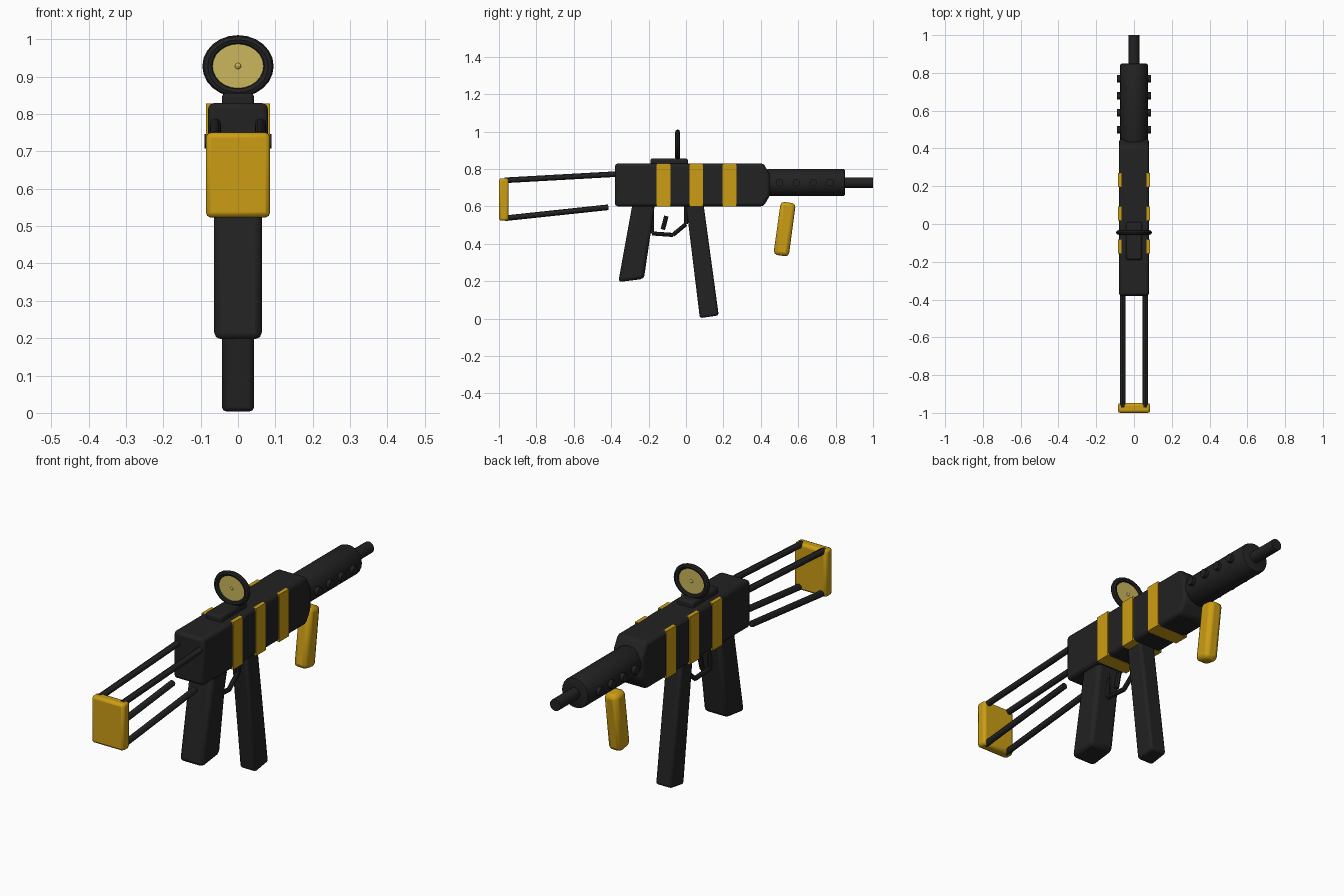
import bpy, bmesh, math
from mathutils import Vector

if "Cube" in bpy.data.objects:
    bpy.data.objects.remove(bpy.data.objects["Cube"])


def material(name, rgb):
    m = bpy.data.materials.new(name)
    m.diffuse_color = (*rgb, 1)
    m.use_nodes = True
    m.node_tree.nodes["Principled BSDF"].inputs["Base Color"].default_value = m.diffuse_color
    return m


BLACK = material("matte_black", (0.016, 0.016, 0.016))
GOLD = material("gold_yellow", (0.60, 0.34, 0.007))
LENS = material("pale_lens", (0.60, 0.47, 0.11))


def finish(bm, name, mat, bevel=0.0, segments=2):
    bmesh.ops.recalc_face_normals(bm, faces=bm.faces)
    me = bpy.data.meshes.new(name)
    bm.to_mesh(me)
    bm.free()
    ob = bpy.data.objects.new(name, me)
    bpy.context.collection.objects.link(ob)
    me.materials.append(mat)
    if bevel:
        b = ob.modifiers.new("bevel", 'BEVEL')
        b.width, b.segments, b.limit_method = bevel, segments, 'ANGLE'
        b.angle_limit = math.radians(25)
    bpy.ops.object.select_all(action='DESELECT')
    ob.select_set(True)
    bpy.context.view_layer.objects.active = ob
    bpy.ops.object.shade_smooth_by_angle(angle=math.radians(30))
    return ob


def prism(name, profile, half, mat, bevel=0.0, segments=2):
    """Side profile of (y, z) points, extruded across x."""
    bm = bmesh.new()
    f = bm.faces.new([bm.verts.new((-half, y, z)) for y, z in profile])
    r = bmesh.ops.extrude_face_region(bm, geom=[f])
    vs = [v for v in r["geom"] if isinstance(v, bmesh.types.BMVert)]
    bmesh.ops.translate(bm, vec=(2 * half, 0, 0), verts=vs)
    return finish(bm, name, mat, bevel, segments)


def block(name, y0, y1, z0, z1, half, mat, bevel=0.0):
    return prism(name, [(y0, z0), (y1, z0), (y1, z1), (y0, z1)], half, mat, bevel)


def rod(name, a, b, radius, mat, sides=12, bevel=0.0):
    a, b = Vector(a), Vector(b)
    bm = bmesh.new()
    bmesh.ops.create_cone(bm, cap_ends=True, segments=sides, radius1=radius,
                          radius2=radius, depth=(b - a).length)
    bm.transform((b - a).to_track_quat('Z', 'Y').to_matrix().to_4x4())
    bmesh.ops.translate(bm, vec=(a + b) / 2, verts=bm.verts)
    return finish(bm, name, mat, bevel) if not bevel else cap_bevel(bm, name, mat, bevel)


def cap_bevel(bm, name, mat, width):
    rims = [e for e in bm.edges if any(len(f.verts) > 4 for f in e.link_faces)]
    bmesh.ops.bevel(bm, geom=rims, offset=width, segments=2, profile=0.5, affect='EDGES')
    return finish(bm, name, mat)


# Receiver with chamfered nose, and the gold bands around it
prism("receiver", [(-.38, .60), (.415, .60), (.45, .66), (.45, .765), (.415, .829), (-.38, .829)],
      .08, BLACK, .015)
for i, y in enumerate((-.12, .055, .232)):
    block(f"band_{i + 1}", y - .037, y + .037, .599, .828, .085, GOLD)

# Handguard, side studs and barrel
rod("handguard", (0, .43, .727), (0, .85, .727), .073, BLACK, 24, .01)
for i in range(4):
    y = .50 + .09 * i
    rod(f"stud_{i + 1}", (-.09, y, .727), (.09, y, .727), .02, BLACK, 12)
rod("barrel", (0, .83, .727), (0, 1.0, .727), .028, BLACK, 16)

# Grips and magazine
prism("rear_grip", [(-.285, .62), (-.165, .62), (-.225, .212), (-.362, .195)], .064, BLACK, .018)
prism("magazine", [(0, .61), (.094, .61), (.175, .017), (.074, .002)], .043, BLACK, .012)
prism("fore_grip", [(.507, .626), (.587, .615), (.549, .33), (.467, .343)], .035, GOLD, .02)

# Trigger and its guard
path = [(-.182, .61), (-.182, .455), (-.07, .447), (0, .505), (0, .61)]
for i in range(4):
    rod(f"trigger_guard_{i + 1}", (0, *path[i]), (0, *path[i + 1]), .011, BLACK, 8)
rod("trigger", (0, -.105, .548), (0, -.124, .476), .012, BLACK, 8)

# Wire stock with gold butt plate
block("butt_plate", -1.0, -.948, .523, .75, .086, GOLD, .013)
for side, s in (("left", -1), ("right", 1)):
    rod(f"upper_stock_rod_{side}", (s * .06, -.97, .739), (s * .06, -.36, .773), .015, BLACK, 12)
    rod(f"lower_stock_rod_{side}", (s * .06, -.97, .536), (s * .06, -.415, .595), .015, BLACK, 12)

# Ring sight on its base
block("sight_base", -.19, .01, .81, .856, .043, BLACK, .01)
SY, SZ = -.045, .928
bm = bmesh.new()
bmesh.ops.create_circle(bm, segments=8, radius=.0125)
bmesh.ops.translate(bm, vec=(.0705, 0, 0), verts=bm.verts)
# sweep the tube section (x-y plane) around the y axis
bmesh.ops.spin(bm, geom=bm.verts[:] + bm.edges[:], cent=(0, 0, 0), axis=(0, 1, 0),
               angle=math.tau, steps=24)
bmesh.ops.remove_doubles(bm, verts=bm.verts, dist=.0005)
ring = finish(bm, "sight_ring", BLACK)
lens = rod("sight_lens", (0, -.003, 0), (0, .003, 0), .064, LENS, 24)
for ob in (ring, lens):
    for v in ob.data.vertices:
        v.co = (v.co.x * 1.15, v.co.y + SY, v.co.z + SZ)
bm = bmesh.new()
bmesh.ops.create_uvsphere(bm, u_segments=10, v_segments=6, radius=.009)
bmesh.ops.translate(bm, vec=(0, SY, SZ), verts=bm.verts)
finish(bm, "sight_dot", LENS)
